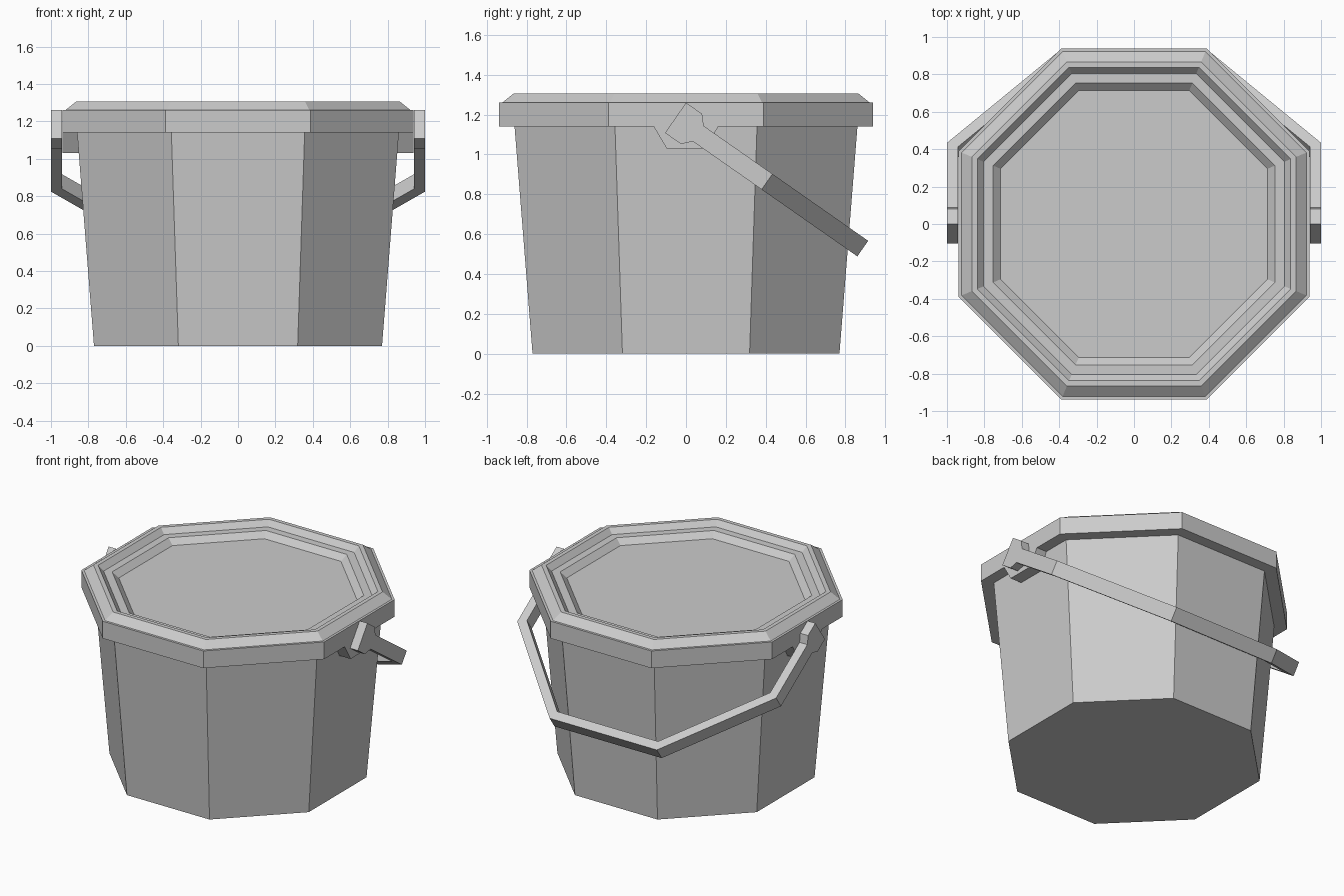
import bpy, bmesh
from math import pi, cos, sin, tan
from mathutils import Vector

if "Cube" in bpy.data.objects:
    bpy.data.objects.remove(bpy.data.objects["Cube"])

K = tan(pi / 8)  # half side of an octagon per unit apothem


def make_object(name, bm):
    bmesh.ops.recalc_face_normals(bm, faces=bm.faces)
    mesh = bpy.data.meshes.new(name)
    bm.to_mesh(mesh)
    bm.free()
    obj = bpy.data.objects.new(name, mesh)
    bpy.context.collection.objects.link(obj)
    return obj


def loft(name, loops):
    """Skin a list of equal-length point loops and cap both ends."""
    bm = bmesh.new()
    rings = [[bm.verts.new(p) for p in loop] for loop in loops]
    n = len(rings[0])
    for a, b in zip(rings, rings[1:]):
        for i in range(n):
            j = (i + 1) % n
            bm.faces.new((a[i], a[j], b[j], b[i]))
    bm.faces.new(rings[0])
    bm.faces.new(rings[-1])
    return make_object(name, bm)


def octagon(apothem, z):
    r = apothem / cos(pi / 8)
    return [(r * cos(pi / 8 + i * pi / 4), r * sin(pi / 8 + i * pi / 4), z)
            for i in range(8)]


# Tapered eight-sided body
loft("bucket_body", [octagon(0.77, 0), octagon(0.865, 1.2)])

# Lid: overhanging skirt, chamfered rim and two recessed steps
lid_profile = [(0.80, 1.14), (0.938, 1.14), (0.938, 1.26), (0.922, 1.26),
               (0.866, 1.305), (0.838, 1.305), (0.805, 1.268),
               (0.754, 1.268), (0.714, 1.23)]
loft("lid", [octagon(a, z) for a, z in lid_profile])

# Handle brackets under the lid skirt
bracket = [(-0.165, 1.145), (-0.097, 1.03), (0.097, 1.03), (0.165, 1.145)]
for side, label in ((1, "right"), (-1, "left")):
    loft("handle_bracket_" + label,
         [[(side * x, y, z) for y, z in bracket] for x in (0.82, 0.938)])

# Swing handle: half octagon band with wide ends, hanging towards the back
origin = Vector((0, -0.0525, 1.184))
along = Vector((0, 0.82, -0.573)).normalized()
across = Vector((0, 0.573, 0.82)).normalized()
R_OUT, R_IN, CENTRE = 1.0, 0.94, 0.146

# (outer x, outer u, inner x, inner u, half width)
half = [(R_OUT, u, R_IN, u, w)
        for u, w in ((0, 0.0925), (0.098, 0.0925), (0.139, 0.0475))]
half += [(R_OUT, CENTRE + R_OUT * K, R_IN, CENTRE + R_IN * K, 0.0475),
         (R_OUT * K, CENTRE + R_OUT, R_IN * K, CENTRE + R_IN, 0.0475)]
path = half + [(-xo, uo, -xi, ui, w) for xo, uo, xi, ui, w in reversed(half)]


def handle_point(x, u, v):
    return Vector((x, 0, 0)) + origin + along * u + across * v


loft("swing_handle",
     [[handle_point(xo, uo, w), handle_point(xo, uo, -w),
       handle_point(xi, ui, -w), handle_point(xi, ui, w)]
      for xo, uo, xi, ui, w in path])
